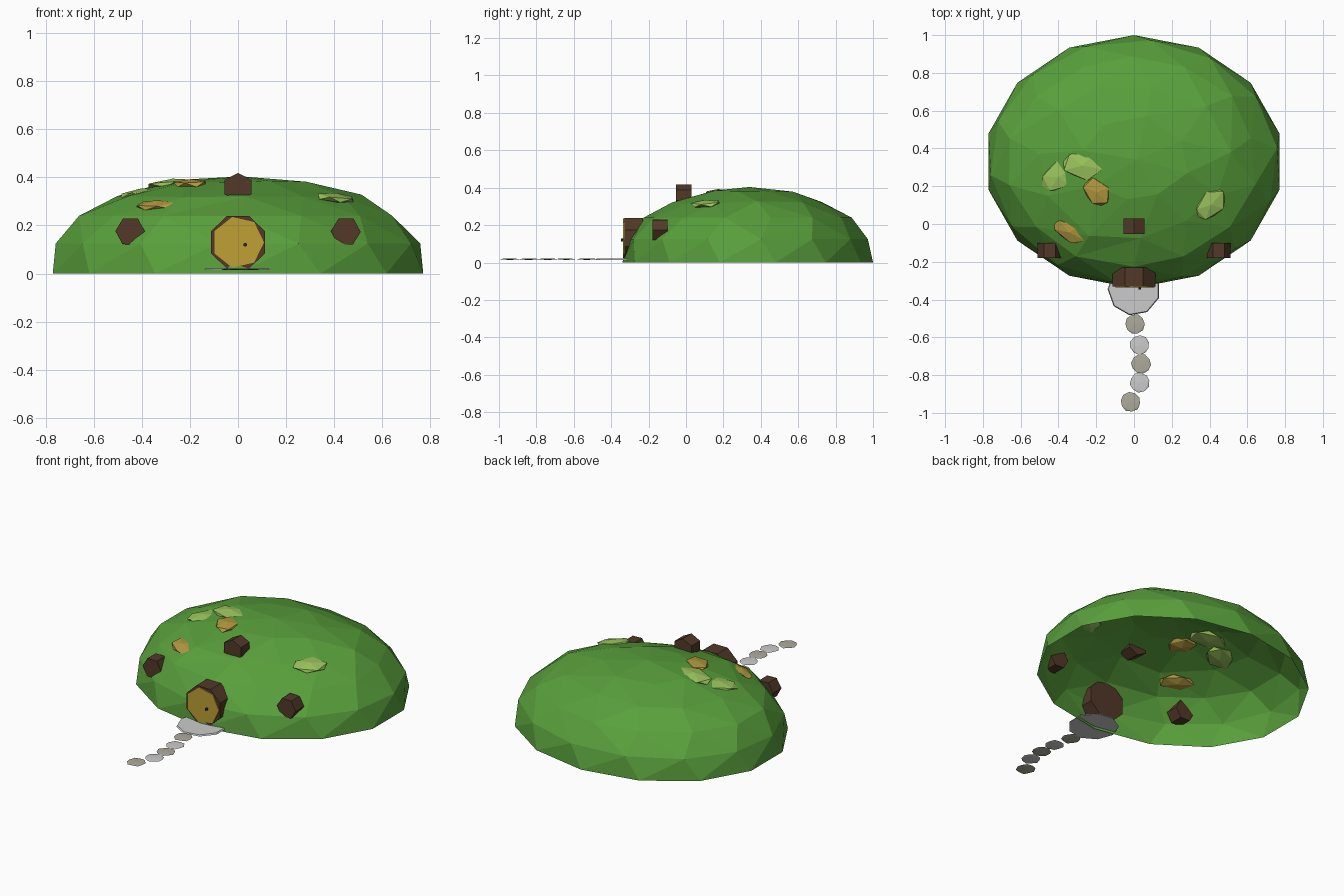
import bpy, bmesh, math, random
from mathutils import Vector, Matrix

if "Cube" in bpy.data.objects:
    bpy.data.objects.remove(bpy.data.objects["Cube"])

random.seed(7)


def material(name, rgb):
    m = bpy.data.materials.new(name)
    m.diffuse_color = (*rgb, 1)
    m.use_nodes = True
    m.node_tree.nodes["Principled BSDF"].inputs["Base Color"].default_value = m.diffuse_color
    return m


GRASS = material("grass", (0.10, 0.35, 0.045))
LIGHT = material("light_grass", (0.33, 0.55, 0.11))
STRAW = material("straw", (0.45, 0.32, 0.05))
WOOD = material("dark_wood", (0.085, 0.04, 0.022))
GOLD = material("golden_wood", (0.52, 0.35, 0.035))
IRON = material("iron", (0.02, 0.02, 0.02))
STONE = material("pale_stone", (0.42, 0.40, 0.33))


def finish(bm, name, mat=None):
    me = bpy.data.meshes.new(name)
    bm.to_mesh(me)
    bm.free()
    ob = bpy.data.objects.new(name, me)
    bpy.context.collection.objects.link(ob)
    if mat:
        me.materials.append(mat)
    return ob


def hill_z(x, y):
    f = math.hypot(x / 0.79, (y - 0.33) / 0.67)
    prof = [(0, 0.40), (0.34, 0.387), (0.62, 0.328), (0.83, 0.24), (0.965, 0.125), (1, 0)]
    for (f0, z0), (f1, z1) in zip(prof, prof[1:]):
        if f <= f1:
            return z0 + (z1 - z0) * (f - f0) / (f1 - f0)
    return 0


# Hill: faceted open dome made from the hull of staggered rings
bm = bmesh.new()
rings = [(14, 1, 0, 0), (14, 0.965, 0.125, 0.25), (14, 0.83, 0.24, 0.0),
         (11, 0.62, 0.328, 0.4), (8, 0.34, 0.387, 0.2), (1, 0.0, 0.402, 0)]
for n, f, z, off in rings:
    for i in range(n):
        a = math.tau * (i + off) / n
        bm.verts.new((0.79 * f * math.sin(a), 0.33 + 0.67 * f * math.cos(a), z))
bmesh.ops.convex_hull(bm, input=bm.verts)
bmesh.ops.delete(bm, geom=[f for f in bm.faces if f.normal.z < -0.5], context='FACES_ONLY')
for v in bm.verts:
    if v.co.z > 0.3:
        v.co += Vector((random.uniform(-.035, .035), random.uniform(-.035, .035),
                        random.uniform(-.012, .002)))
    elif v.co.z > 0.2:
        v.co.x += random.uniform(-.025, .025)
bmesh.ops.triangulate(bm, faces=bm.faces)
finish(bm, "hill", GRASS)


# Round plugs facing the front
def plug(name, x, z, r, y0, y1, sides, mat, turn=0.0, rz=None):
    bm = bmesh.new()
    bmesh.ops.create_cone(bm, cap_ends=True, segments=sides, radius1=r, radius2=r, depth=y1 - y0)
    bmesh.ops.rotate(bm, verts=bm.verts, matrix=Matrix.Rotation(turn, 3, 'Z'))
    bmesh.ops.rotate(bm, verts=bm.verts, matrix=Matrix.Rotation(math.pi / 2, 3, 'X'))
    bmesh.ops.scale(bm, verts=bm.verts, vec=(1, 1, (rz or r) / r))
    bmesh.ops.translate(bm, verts=bm.verts, vec=(x, (y0 + y1) / 2, z))
    return finish(bm, name, mat)


plug("door_frame", 0, 0.13, 0.122, -0.33, -0.23, 8, WOOD, math.pi / 8, 0.118)
plug("door", 0, 0.13, 0.108, -0.336, -0.31, 7, GOLD, math.pi / 14)
plug("door_knob", 0.03, 0.12, 0.008, -0.348, -0.33, 6, IRON)
for side, label in ((-1, "left"), (1, "right")):
    plug(f"{label}_window", side * 0.448, 0.175, 0.062, -0.18, -0.10, 6, WOOD, 0.5)
plug("upper_window", 0, 0.36, 0.065, -0.053, 0.03, 6, WOOD, 0, 0.058)


# Flattened lumps: tufts lying on the slope, and stones
def lump(name, loc, size, mat=None, turn=0.0, normal=None, jitter=0.1):
    bm = bmesh.new()
    bmesh.ops.create_icosphere(bm, subdivisions=1, radius=1)
    for v in bm.verts:
        v.co *= 1 + random.uniform(-jitter, jitter)
    m = Matrix.Rotation(turn, 4, 'Z') @ Matrix.Diagonal((*size, 1))
    if normal:
        m = Vector((0, 0, 1)).rotation_difference(normal).to_matrix().to_4x4() @ m
    bmesh.ops.transform(bm, matrix=Matrix.Translation(loc) @ m, verts=bm.verts)
    return finish(bm, name, mat)


tufts = [(-0.40, 0.25, 0.345 - 0.01, 0.11, 0.085, 0.5, LIGHT),
         (-0.27, 0.31, 0.373, 0.12, 0.08, -0.2, LIGHT),
         (0.405, 0.105, 0.315, 0.11, 0.075, 0.8, LIGHT),
         (-0.195, 0.17, 0.373, 0.09, 0.065, -0.8, STRAW),
         (-0.34, -0.04, 0.285, 0.115, 0.06, -0.5, STRAW)]
for i, (x, y, z, a, b, t, mat) in enumerate(tufts):
    e = 0.05
    n = Vector((-(hill_z(x + e, y) - hill_z(x - e, y)) / (2 * e) * 0.5,
                -(hill_z(x, y + e) - hill_z(x, y - e)) / (2 * e) * 0.5, 1)).normalized()
    lump(f"tuft_{i + 1}", (x, y, z), (a, b, 0.02), mat, t, n)

# Doorstep: thin tapered slab
bm = bmesh.new()
bmesh.ops.create_cone(bm, cap_ends=True, segments=9, radius1=0.14, radius2=0.135, depth=0.008)
bmesh.ops.rotate(bm, verts=bm.verts, matrix=Matrix.Rotation(math.pi / 18, 3, 'Z'))
bmesh.ops.translate(bm, verts=bm.verts, vec=(0, -0.345, 0.018))
finish(bm, "doorstep")

# Winding path of flat stones
path = [(0.005, -0.53), (0.03, -0.64), (0.037, -0.74), (0.03, -0.84), (-0.018, -0.942)]
for i, (x, y) in enumerate(path):
    lump(f"path_stone_{i + 1}", (x, y, 0.018), (0.058, 0.058, 0.004),
         STONE if i % 2 == 0 else None, i * 0.9, None, 0.04)
